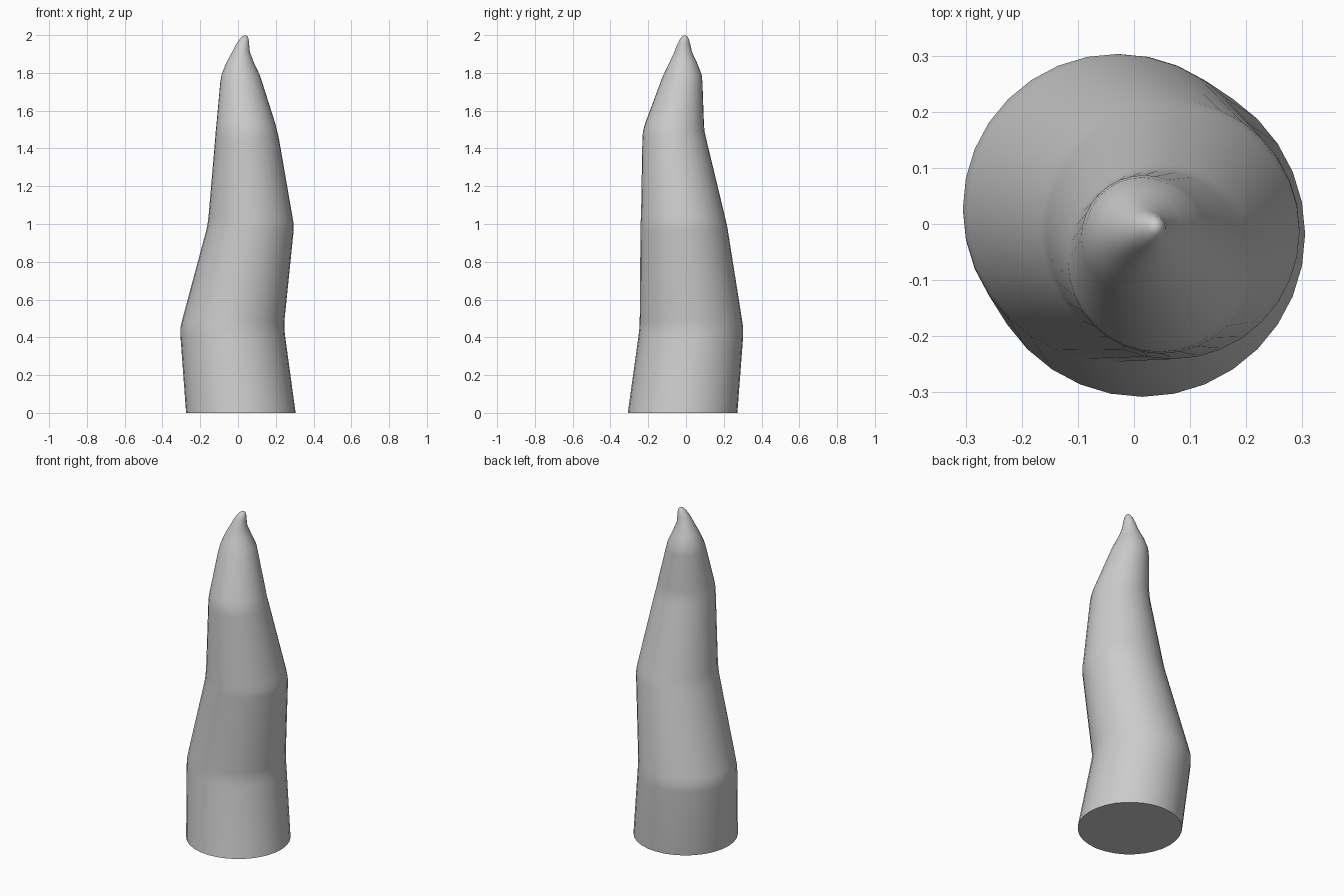
import bpy, bmesh, math

SIDES = 32
# Cross-sections from base to tip: z, centre x, centre y, radius
RINGS = [
    (0.00, 0.015, -0.018, 0.290),
    (0.41, -0.028, 0.026, 0.277),
    (0.45, -0.030, 0.028, 0.275),
    (0.49, -0.025, 0.026, 0.271),
    (0.97, 0.064, -0.010, 0.231),
    (1.00, 0.067, -0.013, 0.228),
    (1.04, 0.066, -0.016, 0.222),
    (1.45, 0.048, -0.062, 0.169),
    (1.49, 0.045, -0.065, 0.163),
    (1.53, 0.042, -0.061, 0.156),
    (1.75, 0.017, -0.024, 0.111),
    (1.79, 0.014, -0.018, 0.101),
    (1.85, 0.011, -0.015, 0.075),
    (1.91, 0.016, -0.015, 0.047),
    (1.95, 0.024, -0.012, 0.035),
    (1.98, 0.033, -0.008, 0.023),
    (1.994, 0.037, -0.006, 0.012),
]

# Crooked tapering horn lofted through the cross-sections
bm = bmesh.new()
loops = []
for z, cx, cy, r in RINGS:
    loops.append([bm.verts.new((cx + r * math.cos(2 * math.pi * i / SIDES),
                                cy + r * math.sin(2 * math.pi * i / SIDES), z))
                  for i in range(SIDES)])
for a, b in zip(loops, loops[1:]):
    for i in range(SIDES):
        j = (i + 1) % SIDES
        bm.faces.new((a[i], a[j], b[j], b[i]))

# Flat base and pointed tip
bm.faces.new(loops[0][::-1])
tip = bm.verts.new((0.039, -0.005, 2.0))
for i in range(SIDES):
    bm.faces.new((loops[-1][i], loops[-1][(i + 1) % SIDES], tip))

mesh = bpy.data.meshes.new("horn")
bm.to_mesh(mesh)
bm.free()
horn = bpy.data.objects.new("horn", mesh)
bpy.context.collection.objects.link(horn)
bpy.context.view_layer.objects.active = horn
horn.select_set(True)
bpy.ops.object.shade_smooth_by_angle(angle=math.radians(50))
